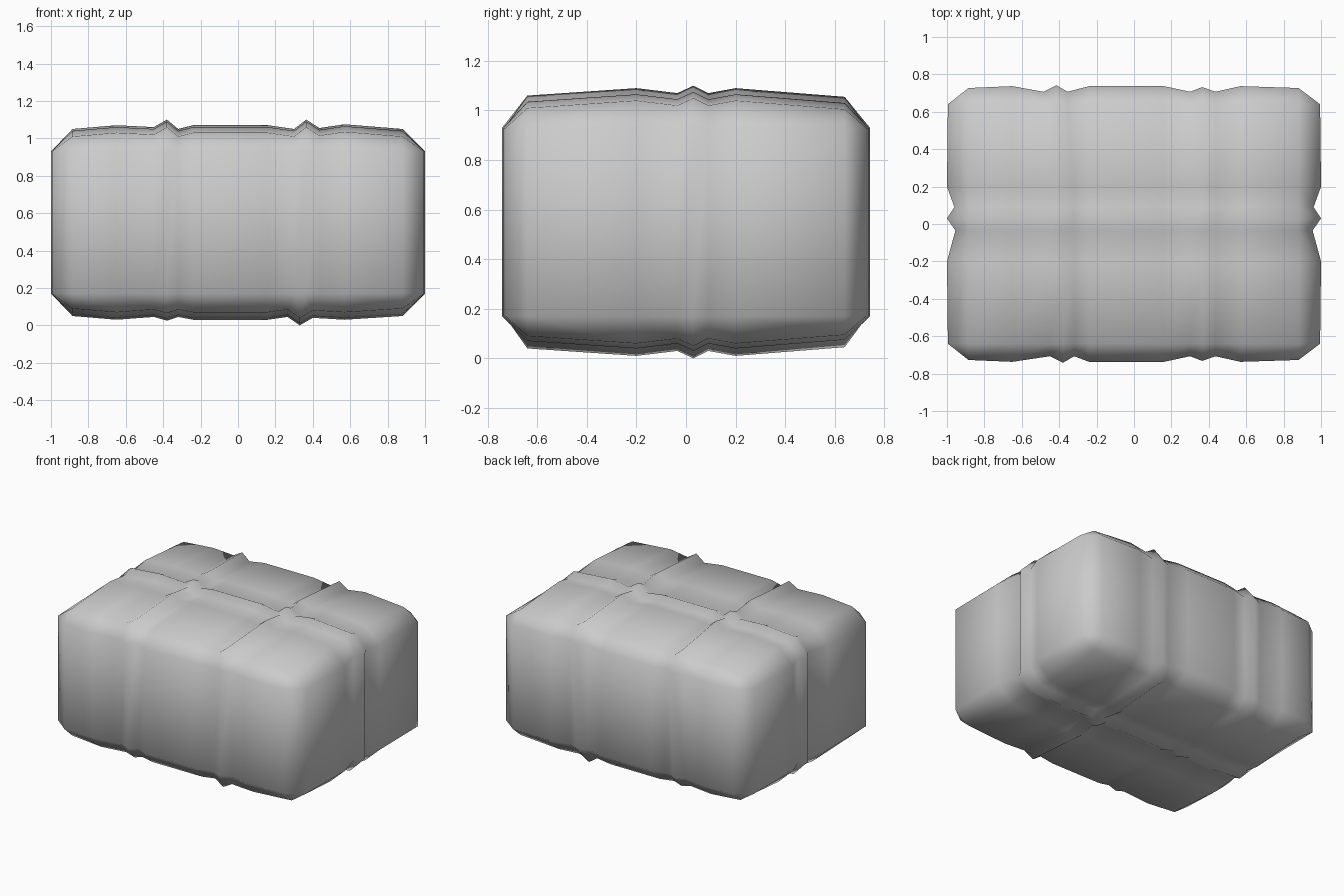
import bpy, bmesh
from itertools import product

if "Cube" in bpy.data.objects:
    bpy.data.objects.remove(bpy.data.objects["Cube"])

# Cut positions along each axis (where the bulges, grooves and strap ridges sit)
X = [-0.885, -0.65, -0.45, -0.38, -0.32, -0.24, 0.16, 0.30, 0.365, 0.435, 0.57, 0.88]
Y = [-0.64, -0.2, -0.035, 0.03, 0.09, 0.2, 0.64]
Z = [0.16, 0.92]
CUTS = [X, Y, Z]

# Outward bulge of the surface at each cut
SIDE_X = [-0.01, 0, -0.03, 0.005, -0.03, 0, 0, -0.03, -0.005, -0.03, 0, -0.01]
TOP_X = [-0.02, 0, -0.01, 0.03, -0.02, 0, 0, -0.02, 0.03, -0.015, 0.005, -0.02]
BOTTOM_X = [-0.02, 0, -0.015, 0.005, -0.015, 0, 0, -0.015, 0.03, -0.01, 0, -0.02]
TOP_Y = [-0.03, 0, -0.02, 0.01, -0.02, 0, -0.035]
END_Y = [-0.005, 0, -0.045, 0, -0.04, 0, -0.005]


def position(axis, sign, idx):
    """Surface point on one of the six faces; idx are the cut indices."""
    i, j, k = idx
    p = [X[i] if axis != 0 else 0, Y[j] if axis != 1 else 0, Z[k] if axis != 2 else 0]
    if axis == 0:
        p[0] = sign * (1.0 + END_Y[j])
    elif axis == 1:
        p[1] = sign * (0.737 + SIDE_X[i])
    elif sign > 0:
        p[2] = 1.05 + TOP_X[i] + TOP_Y[j]
    else:
        p[2] = 0.03 - BOTTOM_X[i] - TOP_Y[j]
    # straps run slightly askew
    if axis != 0 and i in (2, 3, 4) and p[1] > 0.5:
        p[0] -= 0.035
    if axis == 2 and sign < 0 and i in (7, 8, 9):
        p[0] -= 0.035
    return p


bm = bmesh.new()
verts = {}


def vert(axis, sign, idx):
    idx = list(idx)
    idx[axis] = 0
    key = (axis, sign, tuple(idx))
    if key not in verts:
        verts[key] = bm.verts.new(position(axis, sign, idx))
    return verts[key]


def last(axis, sign):
    return len(CUTS[axis]) - 1 if sign > 0 else 0


# Six pillowed faces
for axis, sign in product(range(3), (-1, 1)):
    a, b = [n for n in range(3) if n != axis]
    for u, v in product(range(len(CUTS[a]) - 1), range(len(CUTS[b]) - 1)):
        quad = []
        for du, dv in ((0, 0), (1, 0), (1, 1), (0, 1)):
            idx = [0, 0, 0]
            idx[a], idx[b] = u + du, v + dv
            quad.append(vert(axis, sign, idx))
        bm.faces.new(quad)

# Twelve chamfered edges
for axis in range(3):
    a, b = [n for n in range(3) if n != axis]
    for sa, sb in product((-1, 1), repeat=2):
        for n in range(len(CUTS[axis]) - 1):
            i0, i1 = [0, 0, 0], [0, 0, 0]
            for idx, m in ((i0, n), (i1, n + 1)):
                idx[axis], idx[a], idx[b] = m, last(a, sa), last(b, sb)
            bm.faces.new([vert(a, sa, i0), vert(b, sb, i0), vert(b, sb, i1), vert(a, sa, i1)])

# Eight corner triangles
for signs in product((-1, 1), repeat=3):
    idx = [last(n, signs[n]) for n in range(3)]
    bm.faces.new([vert(n, signs[n], idx) for n in range(3)])

bmesh.ops.recalc_face_normals(bm, faces=bm.faces)

# Stand on the floor
low = min(v.co.z for v in bm.verts)
for v in bm.verts:
    v.co.z -= low
for f in bm.faces:
    f.smooth = True

mesh = bpy.data.meshes.new("tied_bale")
bm.to_mesh(mesh)
bm.free()
bale = bpy.data.objects.new("tied_bale", mesh)
bpy.context.collection.objects.link(bale)
